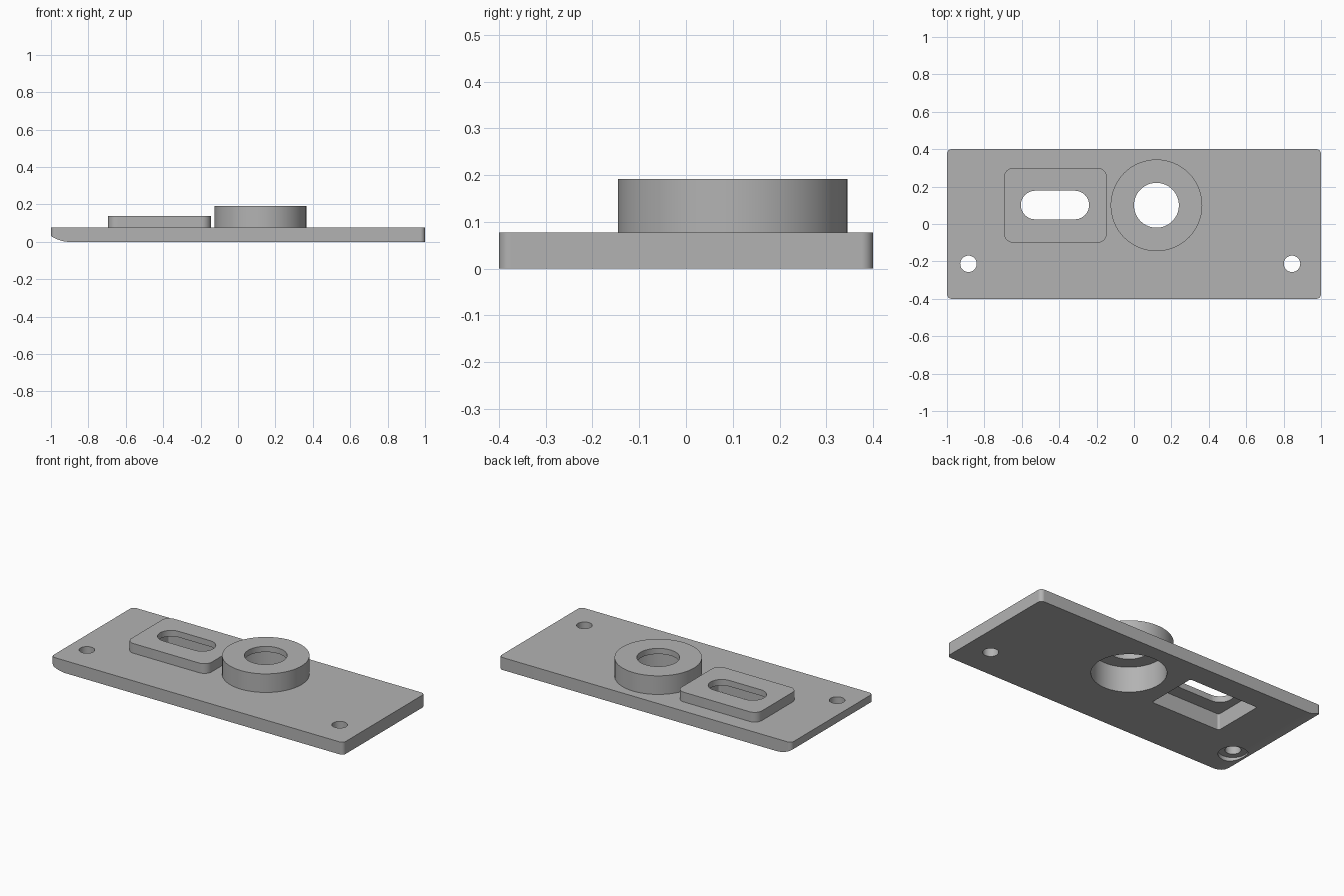
import bpy
import bmesh
import math

if "Cube" in bpy.data.objects:
    bpy.data.objects.remove(bpy.data.objects["Cube"], do_unlink=True)

PLATE_TOP = 0.077
BELOW = -0.05
ABOVE = 0.3

grey = bpy.data.materials.new("plain grey")
grey.use_nodes = True
colour = (0.45, 0.45, 0.45, 1)
grey.diffuse_color = colour
grey.node_tree.nodes["Principled BSDF"].inputs["Base Color"].default_value = colour


def rounded(x0, x1, y0, y1, r, steps=12):
    """Outline of a rectangle with rounded corners."""
    pts = []
    corners = [(x1 - r, y1 - r), (x0 + r, y1 - r), (x0 + r, y0 + r), (x1 - r, y0 + r)]
    for quarter, (cx, cy) in enumerate(corners):
        for i in range(steps + 1):
            a = math.pi / 2 * (quarter + i / steps)
            p = (cx + r * math.cos(a), cy + r * math.sin(a))
            if not pts or math.dist(p, pts[-1]) > 1e-5:
                pts.append(p)
    if math.dist(pts[0], pts[-1]) < 1e-5:
        pts.pop()
    return pts


def disc(x, y, r, steps=16):
    n = steps * 4
    return [(x + r * math.cos(math.tau * i / n), y + r * math.sin(math.tau * i / n))
            for i in range(n)]


def solid(name, outline, push):
    """Extrude a closed 3D outline along the vector push."""
    bm = bmesh.new()
    face = bm.faces.new([bm.verts.new(p) for p in outline])
    new = bmesh.ops.extrude_face_region(bm, geom=[face])["geom"]
    moved = [g for g in new if isinstance(g, bmesh.types.BMVert)]
    bmesh.ops.translate(bm, verts=moved, vec=push)
    bmesh.ops.recalc_face_normals(bm, faces=bm.faces)
    mesh = bpy.data.meshes.new(name)
    bm.to_mesh(mesh)
    bm.free()
    mesh.materials.append(grey)
    obj = bpy.data.objects.new(name, mesh)
    bpy.context.collection.objects.link(obj)
    return obj


def prism(name, outline, z0, z1):
    return solid(name, [(x, y, z0) for x, y in outline], (0, 0, z1 - z0))


def combine(target, tool, operation):
    bpy.context.view_layer.objects.active = target
    mod = target.modifiers.new(tool.name, 'BOOLEAN')
    mod.operation = operation
    mod.solver = 'EXACT'
    mod.object = tool
    bpy.ops.object.modifier_apply(modifier=mod.name)
    bpy.data.objects.remove(tool, do_unlink=True)


# Base plate with small rounded corners
plate = prism("mounting_plate", rounded(-1, 1, -0.4, 0.4, 0.025, 6), 0, PLATE_TOP)

# Curved lead-in under the right end
curve = [(-1.02 + 0.12 * i / 10, 0.031 * (1.2 * (1 - i / 10)) ** 2) for i in range(10)]
profile = curve + [(-0.9, 0), (-0.9, BELOW), (-1.02, BELOW)]
combine(plate, solid("end_curve", [(x, -0.5, z) for x, z in profile], (0, 1, 0)),
        'DIFFERENCE')

# Raised bosses
combine(plate, prism("slot_boss", rounded(-0.695, -0.145, -0.1, 0.3, 0.05), 0.04, 0.137),
        'UNION')
combine(plate, prism("round_boss", disc(0.12, 0.1, 0.245), 0.04, 0.192), 'UNION')

# Hollows underneath, then openings through the top
cuts = [
    ("slot_pocket", rounded(-0.658, -0.182, -0.063, 0.263, 0.013, 5), 0.1),
    ("round_pocket", disc(0.12, 0.1, 0.208), 0.157),
    ("screw_recess", disc(-0.885, -0.213, 0.082), 0.025),
    ("slot", rounded(-0.605, -0.24, 0.025, 0.178, 0.0765), ABOVE),
    ("bore", disc(0.12, 0.1, 0.12), ABOVE),
    ("right_screw_hole", disc(-0.885, -0.213, 0.044, 10), ABOVE),
    ("left_screw_hole", disc(0.845, -0.213, 0.044, 10), ABOVE),
]
for name, outline, top in cuts:
    combine(plate, prism(name, outline, BELOW, top), 'DIFFERENCE')

# Smooth the round walls and keep the flats flat
bpy.ops.object.select_all(action='DESELECT')
plate.select_set(True)
bpy.context.view_layer.objects.active = plate
bpy.ops.object.shade_smooth_by_angle(angle=math.radians(30))
weighted = plate.modifiers.new("weighted_normals", 'WEIGHTED_NORMAL')
weighted.keep_sharp = True
